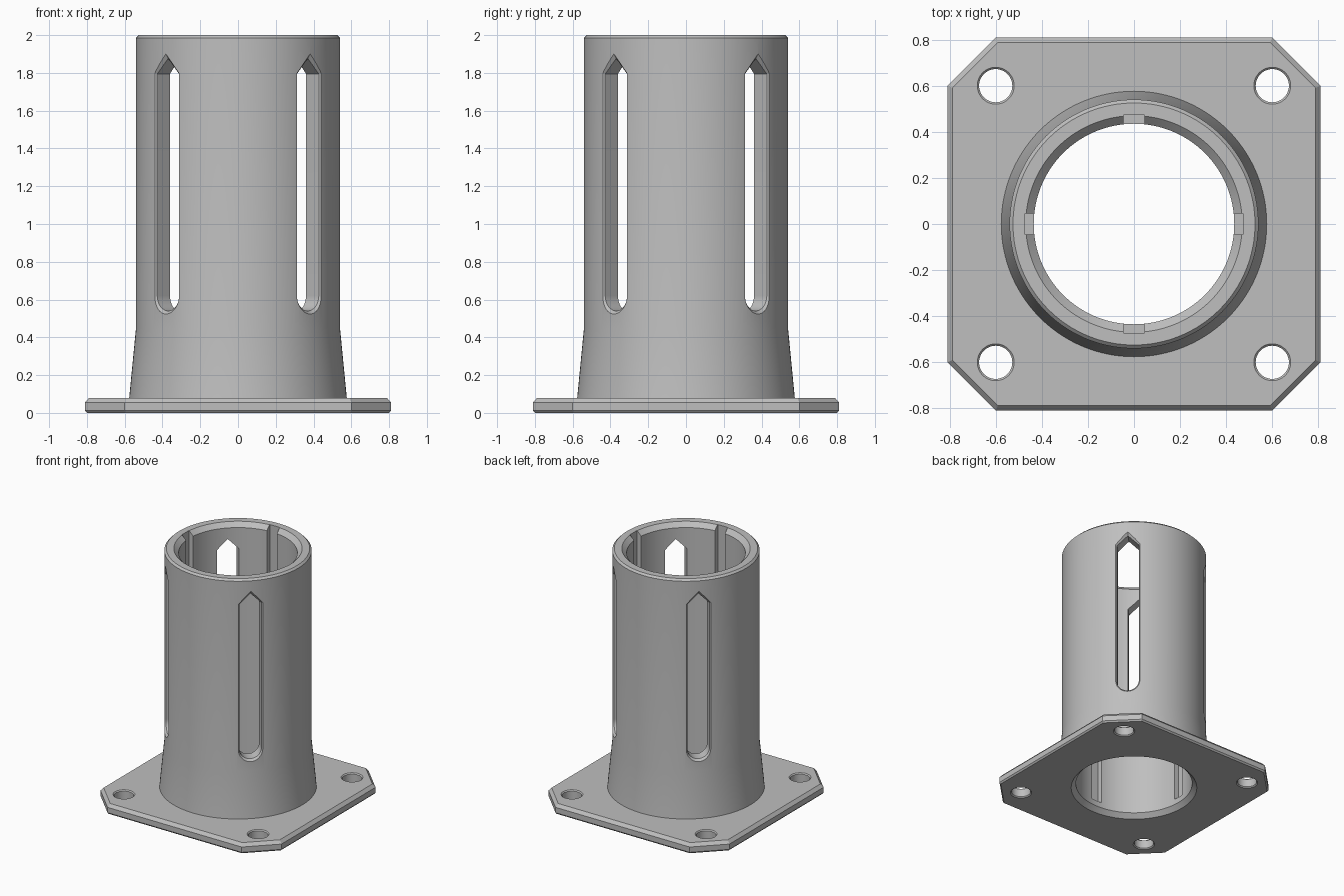
import bpy, bmesh
from math import pi, cos, sin, sqrt, radians
from mathutils import Matrix, Vector

cube = bpy.data.objects.get("Cube")
if cube:
    bpy.data.objects.remove(cube)

grey = bpy.data.materials.new("plain grey")
grey.use_nodes = True
colour = (0.52, 0.52, 0.52, 1)
grey.diffuse_color = colour
grey.node_tree.nodes["Principled BSDF"].inputs["Base Color"].default_value = colour


def loft(name, rings, matrix=Matrix()):
    """Solid skinned through rings of equal point count, capped at both ends."""
    bm = bmesh.new()
    loops = [[bm.verts.new(matrix @ Vector(p)) for p in ring] for ring in rings]
    count = len(loops[0])
    for a, b in zip(loops, loops[1:]):
        for i in range(count):
            j = (i + 1) % count
            bm.faces.new((a[i], a[j], b[j], b[i]))
    bm.faces.new(loops[0][::-1])
    bm.faces.new(loops[-1])
    bmesh.ops.recalc_face_normals(bm, faces=bm.faces)
    mesh = bpy.data.meshes.new(name)
    bm.to_mesh(mesh)
    bm.free()
    mesh.materials.append(grey)
    obj = bpy.data.objects.new(name, mesh)
    bpy.context.collection.objects.link(obj)
    return obj


def lathe(name, profile, segments, x=0, y=0):
    turns = [2 * pi * i / segments for i in range(segments)]
    return loft(name, [[(x + r * cos(t), y + r * sin(t), z) for t in turns]
                       for r, z in profile])


def combine(target, tool, operation):
    mod = target.modifiers.new("cut", 'BOOLEAN')
    mod.operation = operation
    mod.solver = 'EXACT'
    mod.object = tool
    bpy.context.view_layer.objects.active = target
    bpy.ops.object.modifier_apply(modifier=mod.name)
    bpy.data.objects.remove(tool)


def plate_ring(inset, z):
    """Square with clipped corners, shrunk evenly by inset."""
    a = 0.81 - inset
    b = 0.60 - inset * (sqrt(2) - 1)
    return [(a, -b, z), (a, b, z), (b, a, z), (-b, a, z),
            (-a, b, z), (-a, -b, z), (-b, -a, z), (b, -a, z)]


def slot_ring(depth, grow):
    """Upright slot outline: round bottom, pointed top."""
    half = 0.082 + grow
    peak = 1.876 + grow * sqrt(2)
    arc = [pi + pi * i / 24 for i in range(25)]
    outline = [(half * cos(t), 0.622 + half * sin(t)) for t in arc]
    outline += [(half, peak - half), (0, peak), (-half, peak - half)]
    return [(depth, u, z) for u, z in outline]


# Flange plate and flared tube
body = loft("flanged_tube", [plate_ring(0.01, 0), plate_ring(0, 0.012),
                             plate_ring(0, 0.055), plate_ring(0.022, 0.08)])
tube = lathe("tube", [(0.578, 0.04), (0.576, 0.08), (0.54, 0.45),
                      (0.54, 1.985), (0.525, 2)], 128)
combine(body, tube, 'UNION')

# Bore, chamfered at both ends
bore = lathe("bore", [(0.52, -0.05), (0.435, 0.035),
                      (0.435, 1.965), (0.52, 2.05)], 128)
combine(body, bore, 'DIFFERENCE')

# Four inner keyways, cut in opposite pairs
for a, b in ((0.472, 0.045), (0.045, 0.472)):
    key = loft("keyway", [[(-a, -b, z), (a, -b, z), (a, b, z), (-a, b, z)]
                          for z in (0.08, 2.1)])
    combine(body, key, 'DIFFERENCE')

# Four diagonal slots with chamfered outer edges
for k in range(4):
    turn = Matrix.Rotation(radians(45 + 90 * k), 4, 'Z')
    slot = loft("slot", [slot_ring(0.3, 0), slot_ring(0.523, 0),
                         slot_ring(0.57, 0.047)], turn)
    combine(body, slot, 'DIFFERENCE')

# Four bolt holes
for x in (-0.6, 0.6):
    for y in (-0.6, 0.6):
        hole = lathe("bolt_hole", [(0.09, -0.01), (0.072, 0.008),
                                   (0.072, 0.072), (0.09, 0.09)], 48, x, y)
        combine(body, hole, 'DIFFERENCE')

# Smooth round walls, crisp edges
bpy.ops.object.select_all(action='DESELECT')
body.select_set(True)
bpy.context.view_layer.objects.active = body
bpy.ops.object.shade_smooth_by_angle(angle=radians(25))
